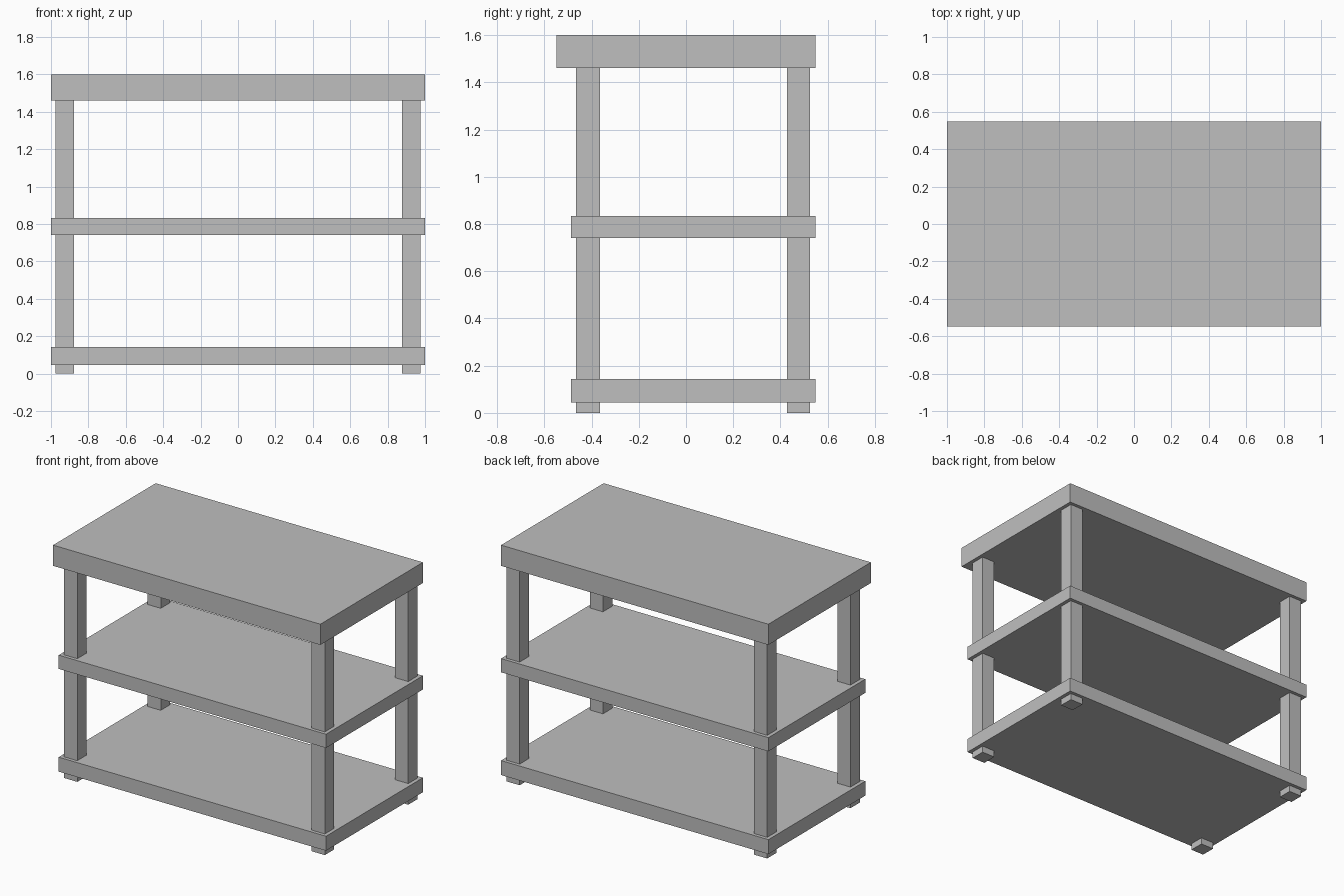
import bpy

cube = bpy.data.objects.get("Cube")
if cube:
    bpy.data.objects.remove(cube, do_unlink=True)

# Single grey finish
grey = bpy.data.materials.new("light_grey")
grey.use_nodes = True
colour = (0.52, 0.52, 0.52, 1)
grey.diffuse_color = colour
grey.node_tree.nodes["Principled BSDF"].inputs["Base Color"].default_value = colour


def box(name, low, high):
    """Flat-sided box between two opposite corners."""
    centre = [(a + b) / 2 for a, b in zip(low, high)]
    bpy.ops.mesh.primitive_cube_add(size=1, location=centre)
    ob = bpy.context.object
    ob.name = name
    ob.scale = [b - a for a, b in zip(low, high)]
    bpy.ops.object.transform_apply(location=False, rotation=False, scale=True)
    ob.data.materials.append(grey)
    return ob


BACK = 0.548
SHELF_FRONT = -0.488
TOP_BOTTOM = 1.46

# Top overhangs the shelves at the front
box("table_top", (-1, -BACK, TOP_BOTTOM), (1, BACK, 1.6))

# Shelves
box("middle_shelf", (-1, SHELF_FRONT, 0.74), (1, BACK, 0.833))
box("bottom_shelf", (-1, SHELF_FRONT, 0.045), (1, BACK, 0.143))

# Corner legs run from the floor to the underside of the top
INNER, OUTER = 0.877, 0.975
for depth, y0, y1 in (("front", -0.465, -0.365), ("back", 0.427, 0.525)):
    box(f"{depth}_left_leg", (INNER, y0, 0), (OUTER, y1, TOP_BOTTOM))
    box(f"{depth}_right_leg", (-OUTER, y0, 0), (-INNER, y1, TOP_BOTTOM))
